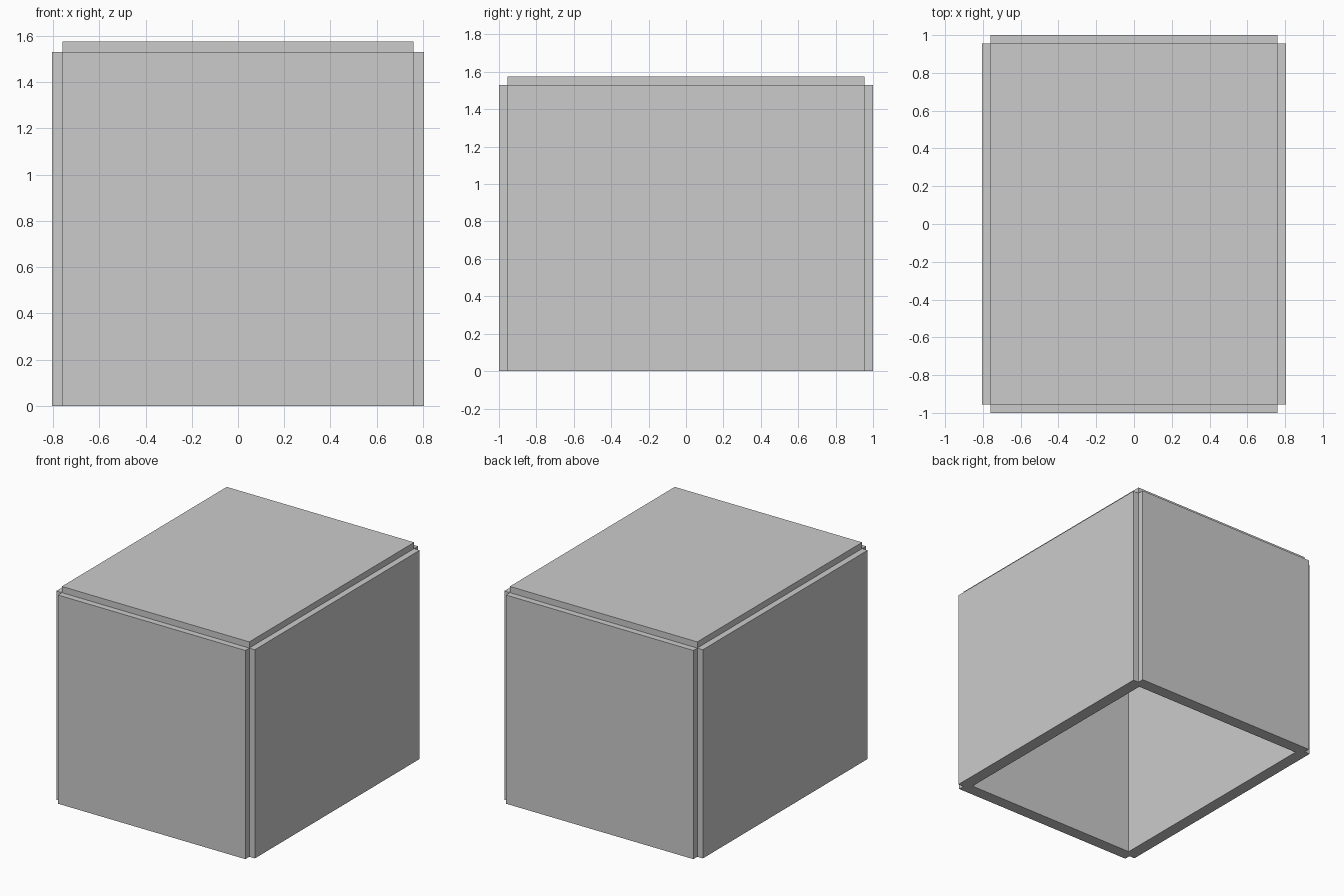
import bpy

if "Cube" in bpy.data.objects:
    bpy.data.objects.remove(bpy.data.objects["Cube"])

HX, HY, H = 0.76, 0.955, 1.53   # panel mid-planes
T = 0.091                       # panel thickness


def panel(name, centre, size):
    bpy.ops.mesh.primitive_cube_add(size=1, location=centre)
    ob = bpy.context.object
    ob.name = name
    ob.scale = size
    bpy.ops.object.transform_apply(location=False, rotation=False, scale=True)
    return ob


# Front and back walls
for name, s in (("front_panel", -1), ("back_panel", 1)):
    panel(name, (0, s * HY, H / 2), (2 * HX, T, H))

# Side walls
for name, s in (("left_panel", -1), ("right_panel", 1)):
    panel(name, (s * HX, 0, H / 2), (T, 2 * HY, H))

# Top, the bottom stays open
panel("top_panel", (0, 0, H), (2 * HX, 2 * HY, T))
